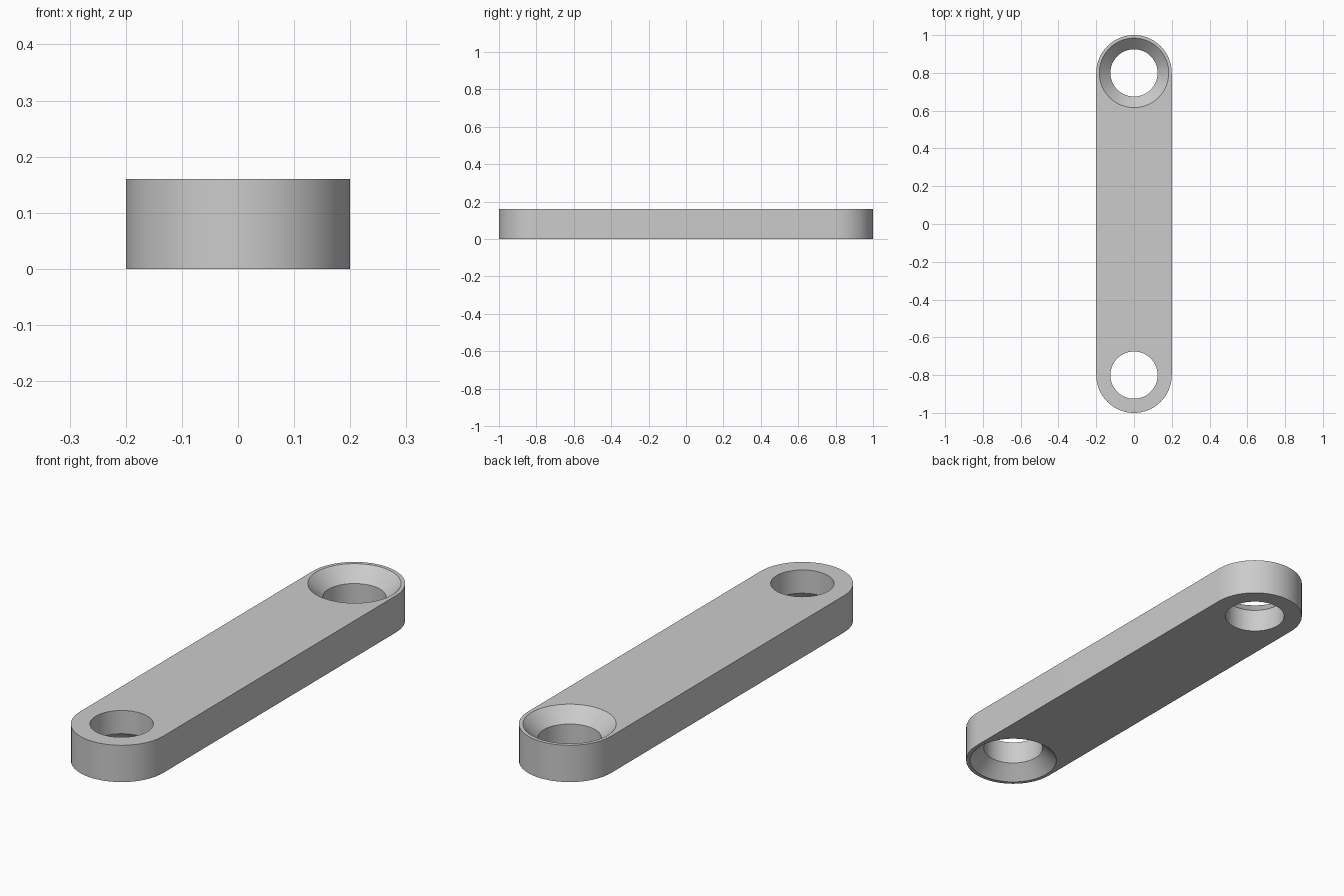
import bpy
import bmesh
from math import cos, sin, pi

HEIGHT = 0.16
END_RADIUS = 0.2
HOLE_Y = 0.8
HOLE_RADIUS = 0.125
SINK_RADIUS = 0.184
STEPS = 32   # segments per half circle

cube = bpy.data.objects.get("Cube")
if cube:
    bpy.data.objects.remove(cube, do_unlink=True)

grey = bpy.data.materials.new("light grey")
grey.use_nodes = True
colour = (0.6, 0.6, 0.6, 1)
grey.diffuse_color = colour
grey.node_tree.nodes["Principled BSDF"].inputs["Base Color"].default_value = colour


def make_object(name, bm):
    bmesh.ops.recalc_face_normals(bm, faces=bm.faces[:])
    mesh = bpy.data.meshes.new(name)
    bm.to_mesh(mesh)
    bm.free()
    mesh.materials.append(grey)
    obj = bpy.data.objects.new(name, mesh)
    bpy.context.collection.objects.link(obj)
    return obj


def link_body():
    """Flat bar with rounded ends."""
    bm = bmesh.new()
    outline = []
    for side in (1, -1):
        for i in range(STEPS + 1):
            a = pi * i / STEPS
            outline.append(bm.verts.new((side * END_RADIUS * cos(a),
                                         side * (HOLE_Y + END_RADIUS * sin(a)), 0)))
    base = bm.faces.new(outline)
    top = bmesh.ops.extrude_face_region(bm, geom=[base])
    verts = [g for g in top["geom"] if isinstance(g, bmesh.types.BMVert)]
    bmesh.ops.translate(bm, verts=verts, vec=(0, 0, HEIGHT))
    return make_object("link_bar", bm)


def hole_cutter(side):
    """Round hole with a conical countersink: top face at the back, bottom face at the front."""
    flare = SINK_RADIUS - HOLE_RADIUS
    over = 0.05
    profile = [(HOLE_RADIUS, -over), (HOLE_RADIUS, HEIGHT - flare),
               (SINK_RADIUS + over, HEIGHT + over)]
    bm = bmesh.new()
    rings = []
    for r, z in profile:
        z = z if side > 0 else HEIGHT - z
        rings.append([bm.verts.new((r * cos(pi * i / STEPS),
                                    side * HOLE_Y + r * sin(pi * i / STEPS), z))
                      for i in range(2 * STEPS)])
    for low, high in zip(rings, rings[1:]):
        for i in range(2 * STEPS):
            bm.faces.new((low[i - 1], low[i], high[i], high[i - 1]))
    bm.faces.new(rings[0])
    bm.faces.new(rings[-1])
    cutter = make_object("hole_cutter", bm)
    cutter.hide_render = True
    return cutter


bar = link_body()
bpy.ops.object.select_all(action="DESELECT")
bar.select_set(True)
bpy.context.view_layer.objects.active = bar

# Cut both holes
for side in (1, -1):
    cutter = hole_cutter(side)
    cut = bar.modifiers.new("hole", "BOOLEAN")
    cut.operation = "DIFFERENCE"
    cut.solver = "EXACT"
    cut.object = cutter
    bpy.ops.object.modifier_apply(modifier=cut.name)
    bpy.data.objects.remove(cutter, do_unlink=True)

bpy.ops.object.shade_smooth_by_angle(angle=pi / 6)
